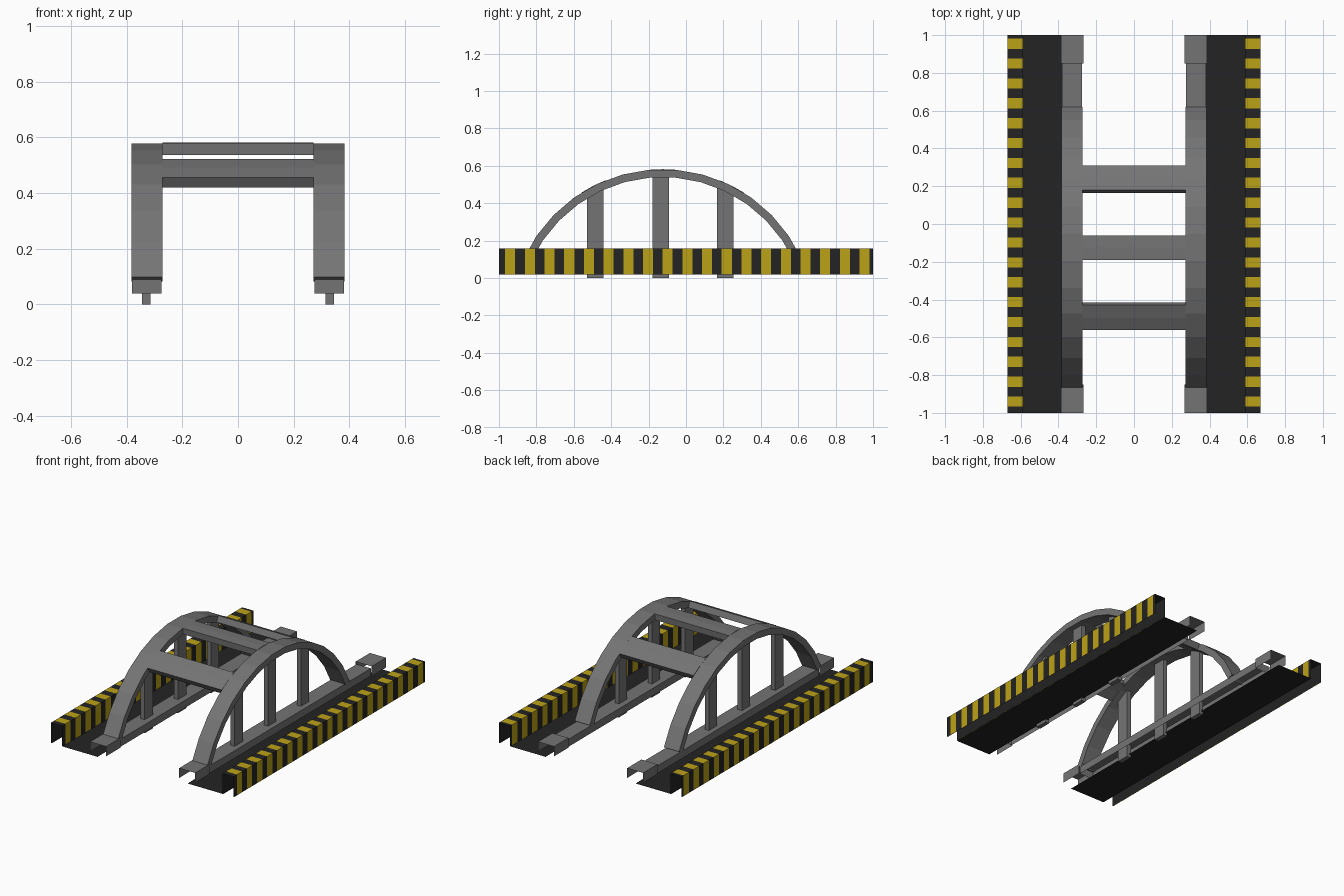
import bpy, math

if "Cube" in bpy.data.objects:
    bpy.data.objects.remove(bpy.data.objects["Cube"])

def material(name, rgb):
    m = bpy.data.materials.new(name)
    m.diffuse_color = (*rgb, 1)
    m.use_nodes = True
    m.node_tree.nodes["Principled BSDF"].inputs["Base Color"].default_value = m.diffuse_color
    return m

GREY = material("steel_grey", (0.175, 0.175, 0.175))
BLACK = material("asphalt_black", (0.017, 0.017, 0.017))
YELLOW = material("hazard_yellow", (0.50, 0.36, 0.008))

def build(name, verts, faces, mats, idx=None, mirror=True):
    me = bpy.data.meshes.new(name)
    me.from_pydata(verts, [], faces)
    for m in mats:
        me.materials.append(m)
    if idx:
        for p, i in zip(me.polygons, idx):
            p.material_index = i
    ob = bpy.data.objects.new(name, me)
    bpy.context.collection.objects.link(ob)
    if mirror:
        ob.modifiers.new("mirror", 'MIRROR').use_mirror_merge = False
    return ob

def sheet(name, profile, ys, mats, idx=None, ends=False):
    """Sweep an open x,z profile along the y stations; idx per station gap."""
    n = len(profile)
    verts = [(x, y, z) for y in ys for x, z in profile]
    faces, ids = [], []
    for j in range(len(ys) - 1):
        for i in range(n - 1):
            a = j * n + i
            faces.append((a, a + n, a + n + 1, a + 1))
            ids.append(idx[j] if idx else 0)
    if ends:
        last = (len(ys) - 1) * n
        faces += [tuple(range(n)), tuple(last + i for i in reversed(range(n)))]
        ids += [0, 0]
    return build(name, verts, faces, mats, ids)

CY, CZ, R_OUT, R_IN = -0.125, -0.234, 0.816, 0.774

def arc(name, x0, x1, angles, mirror):
    """Solid slice of the arch ring between two x planes."""
    verts, faces = [], []
    for a in angles:
        for r, x in ((R_IN, x0), (R_OUT, x0), (R_OUT, x1), (R_IN, x1)):
            verts.append((x, CY + r * math.sin(a), CZ + r * math.cos(a)))
    n = len(angles)
    for j in range(n - 1):
        for i in range(4):
            k = (i + 1) % 4
            faces.append((4*j + i, 4*j + k, 4*j + 4 + k, 4*j + 4 + i))
    faces += [(3, 2, 1, 0), tuple(4 * (n - 1) + i for i in range(4))]
    return build(name, verts, faces, [GREY], mirror=mirror)

# Twin arches
SEG, HALF = 13, 1.15
arc("arch", 0.272, 0.383, [-HALF + 2 * HALF * i / SEG for i in range(SEG + 1)], True)

# Cross beams following the curve, and the posts below them
for label, y in (("front", -0.495), ("middle", -0.125), ("rear", 0.245)):
    a0, a1 = (math.asin((y + d - CY) / R_OUT) for d in (-0.065, 0.065))
    arc(label + "_cross_beam", -0.272, 0.272, [a0, (a0 + a1) / 2, a1], False)
    yp = y + (0.01 if y < -0.3 else -0.01 if y < 0 else -0.035)
    p0, p1 = yp - 0.043, yp + 0.043
    tops = [CZ + math.sqrt(0.788 ** 2 - (p - CY) ** 2) for p in (p0, p1)]
    v = [(x, p, z) for p, t in zip((p0, p1), tops)
         for x, z in ((0.315, 0), (0.345, 0), (0.345, t), (0.315, t))]
    build(label + "_post", v, [(0, 1, 2, 3), (7, 6, 5, 4), (0, 4, 5, 1),
                               (1, 5, 6, 2), (2, 6, 7, 3), (3, 7, 4, 0)], [GREY])

# Hollow kerb rails under the arches, with taller open end covers
def channel(x0, x1, z0, z1):
    return [(x0, z0), (x0, z1), (x1, z1), (x1, z0)]

sheet("kerb_rail", channel(0.275, 0.380, 0.04, 0.09), (-0.85, 0.85), [GREY], ends=True)
for label, y0, y1 in (("front", -1, -0.85), ("rear", 0.85, 1)):
    sheet(label + "_rail_cover", channel(0.268, 0.386, 0.04, 0.105), (y0, y1), [GREY])

# Road deck sheets
sheet("road_deck", [(0.33, 0.02), (0.59, 0.02)], (-1, 1), [BLACK])

# Striped barriers, open at the ends and underneath, with a plain dark lining
N = 19
ys, idx = [-1.0], []
for i in range(N):
    start = -1 + 2 * i / N
    ys += [start + 0.033, start + 0.087, start + 2 / N]
    idx += [0, 1, 0]
sheet("striped_barrier", channel(0.588, 0.67, 0.02, 0.157), ys, [BLACK, YELLOW], idx)
sheet("barrier_lining", channel(0.592, 0.666, 0.02, 0.153), (-1, 1), [BLACK])
